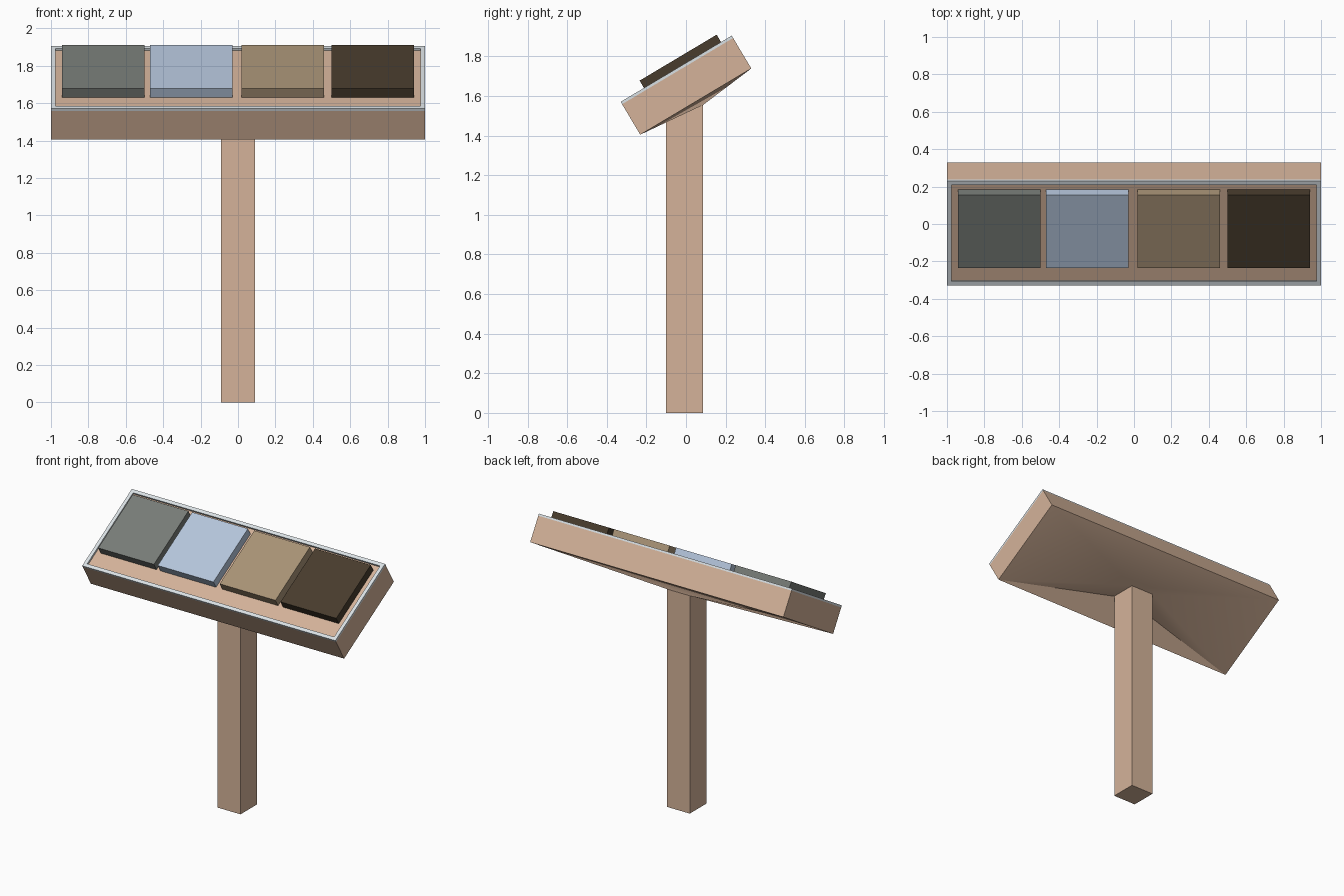
import bpy
import bmesh
from math import radians, sin, cos

if "Cube" in bpy.data.objects:
    bpy.data.objects.remove(bpy.data.objects["Cube"])

TILT = radians(30.8)
FRONT_Y, FRONT_Z = -0.33, 1.571   # front top edge of the sloping head
LENGTH, DEPTH = 0.653, 0.193
FLOOR = -0.014
RIM = 0.025


def material(name, rgb):
    mat = bpy.data.materials.new(name)
    mat.use_nodes = True
    mat.diffuse_color = (*rgb, 1)
    mat.node_tree.nodes["Principled BSDF"].inputs["Base Color"].default_value = (*rgb, 1)
    return mat


def level_ring(x0, x1, y0, y1, z):
    return [(x0, y0, z), (x1, y0, z), (x1, y1, z), (x0, y1, z)]


def sloped_ring(x0, x1, u0, u1, n):
    """Rectangle on the slope: u runs up the slope, n stands off it."""
    return [(x, FRONT_Y + u * cos(TILT) - n * sin(TILT),
             FRONT_Z + u * sin(TILT) + n * cos(TILT))
            for x, u, _ in level_ring(x0, x1, u0, u1, 0)]


def loft(name, rings, mat, closed=False, split_sides=False):
    """Join four-cornered rings; cap the ends, or close the loop as a frame."""
    bm = bmesh.new()
    loops = [[bm.verts.new(p) for p in ring] for ring in rings]
    pairs = list(zip(loops, loops[1:]))
    if closed:
        pairs.append((loops[-1], loops[0]))
    else:
        bm.faces.new(loops[0])
        bm.faces.new(loops[-1])
    for a, b in pairs:
        for i in range(4):
            j = (i + 1) % 4
            face = bm.faces.new((a[i], a[j], b[j], b[i]))
            # twisted side panels fold from the outer front to the inner back
            if split_sides and a is loops[0] and i in (1, 3):
                front, back = (b[1], a[2]) if i == 1 else (b[0], a[3])
                bmesh.utils.face_split(face, front, back)
    bmesh.ops.recalc_face_normals(bm, faces=bm.faces)
    mesh = bpy.data.meshes.new(name)
    bm.to_mesh(mesh)
    bm.free()
    mesh.materials.append(mat)
    obj = bpy.data.objects.new(name, mesh)
    bpy.context.collection.objects.link(obj)
    return obj


wood = material("pale wood", (0.66, 0.45, 0.32))
silver = material("light silver", (0.70, 0.75, 0.78))
tile_mats = [
    material("slate grey", (0.185, 0.20, 0.185)),
    material("pale blue", (0.46, 0.56, 0.71)),
    material("tan", (0.39, 0.29, 0.18)),
    material("dark brown", (0.065, 0.045, 0.026)),
]

# Square post
post = (-0.09, 0.09, -0.1, 0.086)
loft("post", [level_ring(*post, 0), level_ring(*post, 1.555)], wood)

# Sloping tray whose underside runs in to the top of the post
outer = (-1, 1, 0, LENGTH)
tray = loft("tray", [level_ring(*post, 1.555),
                     sloped_ring(*outer, -DEPTH),
                     sloped_ring(*outer, FLOOR)], wood, split_sides=True)
bpy.ops.object.select_all(action="DESELECT")
tray.select_set(True)
bpy.context.view_layer.objects.active = tray
bpy.ops.object.shade_smooth_by_angle(angle=radians(35))

# Thin raised rim around the tray
inner = (-1 + RIM, 1 - RIM, RIM, LENGTH - RIM)
loft("rim", [sloped_ring(*outer, FLOOR), sloped_ring(*outer, 0),
             sloped_ring(*inner, 0), sloped_ring(*inner, FLOOR)], silver, closed=True)

# Row of four sample tiles
names = ("grey_tile", "blue_tile", "tan_tile", "brown_tile")
for name, mat, x in zip(names, tile_mats, (-0.94, -0.47, 0.02, 0.50)):
    area = (x, x + 0.44, 0.137, 0.59)
    loft(name, [sloped_ring(*area, FLOOR), sloped_ring(*area, 0.043)], mat)
